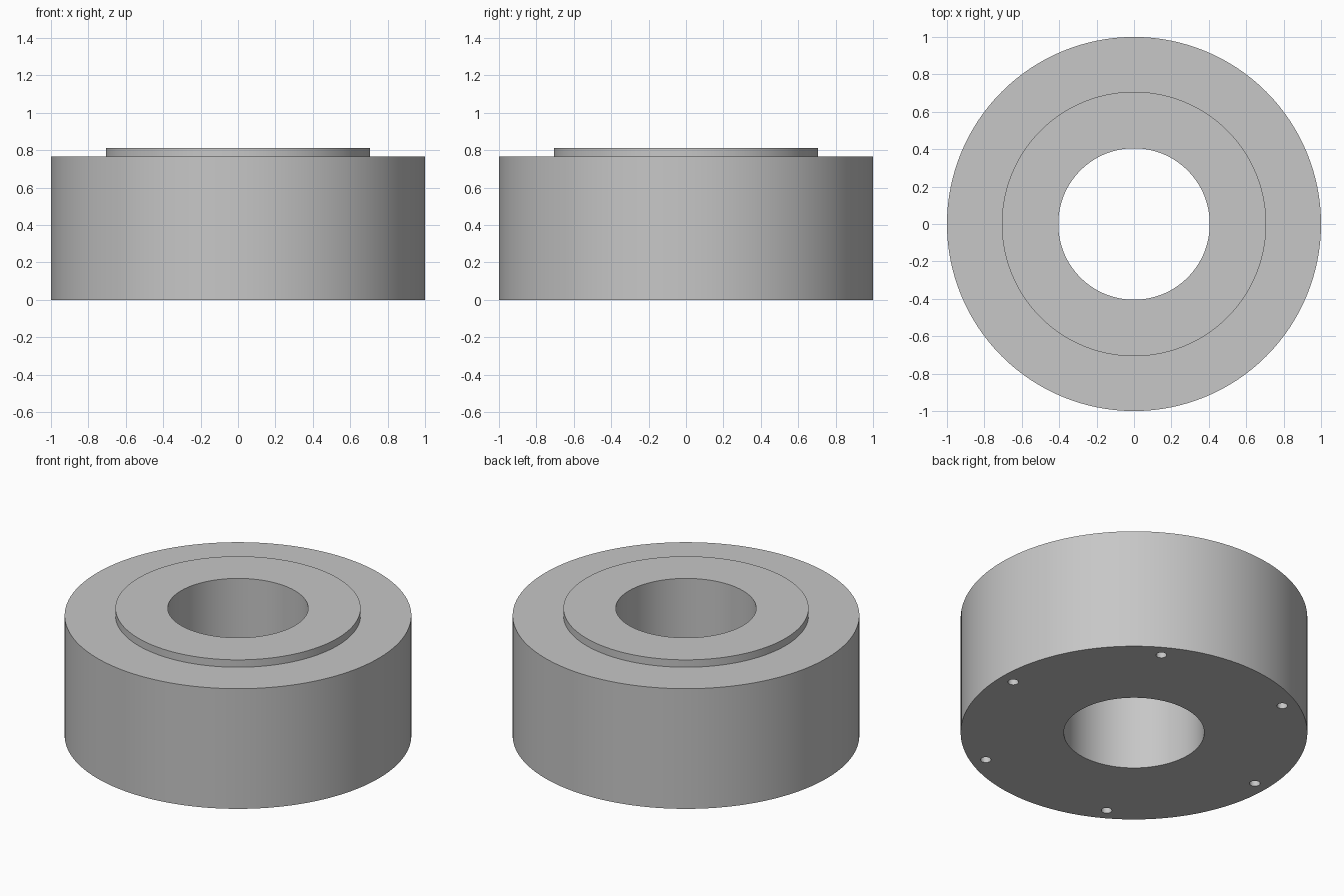
import bpy
import bmesh
from math import cos, sin, pi, radians
from mathutils import Matrix, Vector

cube = bpy.data.objects.get("Cube")
if cube:
    bpy.data.objects.remove(cube, do_unlink=True)

SEGMENTS = 128
OUTER, COLLAR, BORE = 1.0, 0.707, 0.405
SHOULDER, TOP = 0.765, 0.812
HOLES, HOLE_RING, HOLE_R, HOLE_DEPTH = 6, 0.91, 0.031, 0.2

grey = bpy.data.materials.new("light grey metal")
colour = (0.57, 0.57, 0.57, 1)
grey.use_nodes = True
grey.diffuse_color = colour
grey.node_tree.nodes["Principled BSDF"].inputs["Base Color"].default_value = colour


def add_object(name, bm):
    bmesh.ops.recalc_face_normals(bm, faces=bm.faces)
    mesh = bpy.data.meshes.new(name)
    bm.to_mesh(mesh)
    bm.free()
    mesh.materials.append(grey)
    obj = bpy.data.objects.new(name, mesh)
    bpy.context.collection.objects.link(obj)
    return obj


def lathe(name, profile):
    """Revolve a closed (radius, height) profile around z."""
    bm = bmesh.new()
    rings = []
    for i in range(SEGMENTS):
        a = 2 * pi * i / SEGMENTS
        rings.append([bm.verts.new((r * cos(a), r * sin(a), z)) for r, z in profile])
    n = len(profile)
    for i, ring in enumerate(rings):
        following = rings[(i + 1) % SEGMENTS]
        for j in range(n):
            k = (j + 1) % n
            bm.faces.new((ring[j], following[j], following[k], ring[k]))
    return add_object(name, bm)


# Thick ring with a raised collar and a through bore
body = lathe("ring_body", [(BORE, 0), (OUTER, 0), (OUTER, SHOULDER),
                           (COLLAR, SHOULDER), (COLLAR, TOP), (BORE, TOP)])

# Blind screw holes around the underside
bm = bmesh.new()
for i in range(HOLES):
    a = radians(360 / HOLES * i)
    place = Matrix.Translation(Vector((HOLE_RING * cos(a), HOLE_RING * sin(a), 0)))
    bmesh.ops.create_cone(bm, cap_ends=True, segments=24, radius1=HOLE_R,
                          radius2=HOLE_R, depth=2 * HOLE_DEPTH, matrix=place)
cutter = add_object("hole_cutter", bm)
cutter.hide_render = True

cut = body.modifiers.new("screw_holes", "BOOLEAN")
cut.operation = "DIFFERENCE"
cut.solver = "EXACT"
cut.object = cutter

bpy.ops.object.select_all(action="DESELECT")
body.select_set(True)
bpy.context.view_layer.objects.active = body
bpy.ops.object.modifier_apply(modifier=cut.name)
bpy.data.objects.remove(cutter, do_unlink=True)

# Smooth walls, sharp rims
bpy.ops.object.shade_smooth_by_angle(angle=radians(30))
